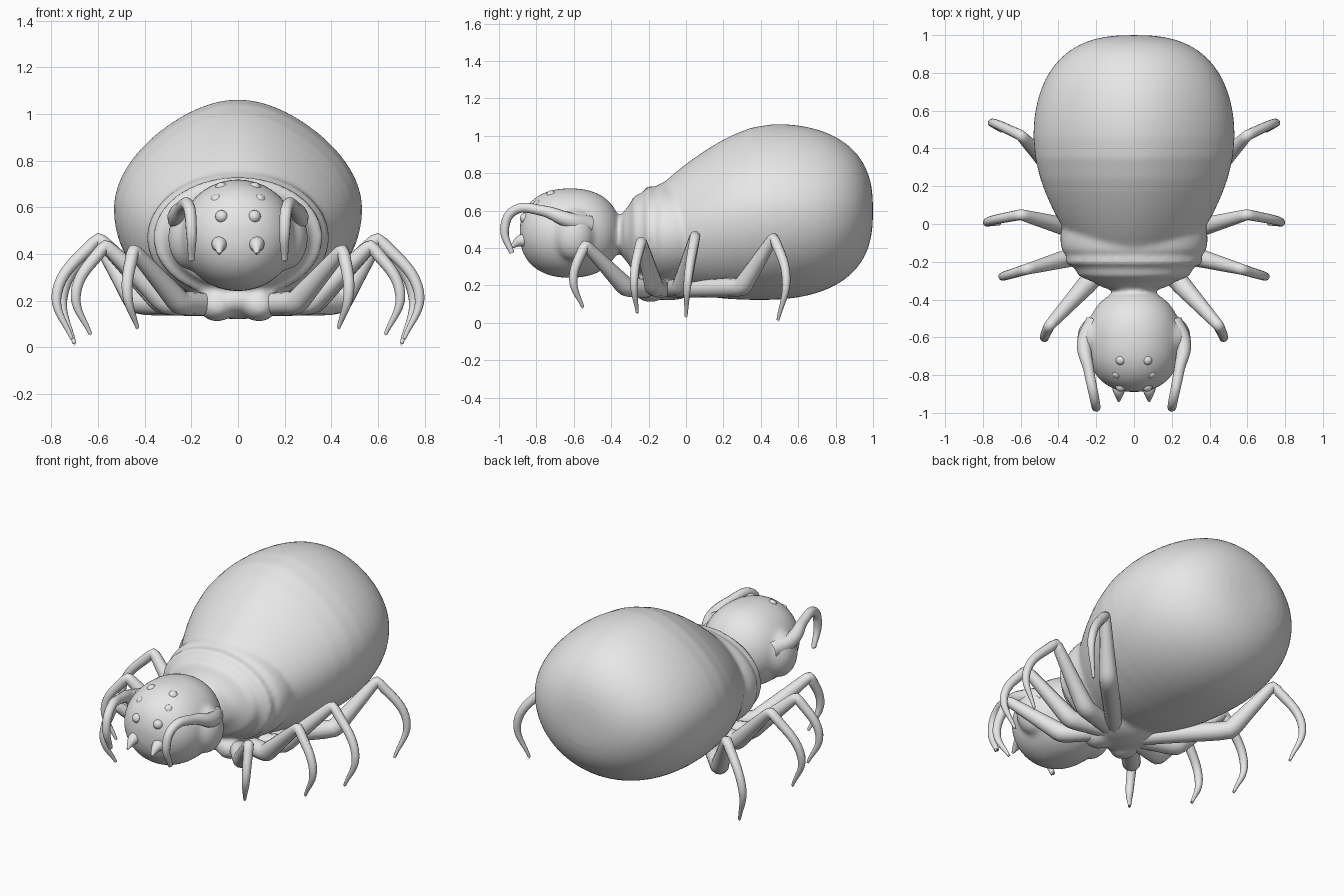
import bpy, bmesh, math
from mathutils import Vector, Matrix

cube = bpy.data.objects.get("Cube")
if cube:
    bpy.data.objects.remove(cube, do_unlink=True)

grey = bpy.data.materials.new("grey")
grey.use_nodes = True
colour = (0.8, 0.8, 0.8, 1)
grey.diffuse_color = colour
grey.node_tree.nodes["Principled BSDF"].inputs["Base Color"].default_value = colour


def finish(ob):
    ob.data.materials.append(grey)
    for face in ob.data.polygons:
        face.use_smooth = True
    return ob


def select(obs):
    bpy.ops.object.select_all(action="DESELECT")
    for ob in obs:
        ob.select_set(True)
    bpy.context.view_layer.objects.active = obs[0]


def blob(name, centre, size, blunt=2.0, shape=None, detail=20):
    """Ellipsoid with its poles along y; blunt squares the ends, shape bends it."""
    bm = bmesh.new()
    bmesh.ops.create_uvsphere(bm, u_segments=detail * 2, v_segments=detail, radius=1,
                              matrix=Matrix.Rotation(math.pi / 2, 4, "X"))
    for vert in bm.verts:
        x, y, z = vert.co
        swell = max(math.hypot(x, z), 1e-6) ** (2 / blunt - 1)
        y = math.copysign(abs(y) ** (2 / blunt), y)
        co = Vector((x * swell, y, z * swell))
        if shape:
            co = shape(co)
        vert.co = [c + s * p for c, s, p in zip(centre, size, co)]
    mesh = bpy.data.meshes.new(name)
    bm.to_mesh(mesh)
    bm.free()
    ob = bpy.data.objects.new(name, mesh)
    bpy.context.collection.objects.link(ob)
    return finish(ob)


def tube(name, points, radii, side, corners=()):
    """Tapered limb, mirrored by side, bending sharply at the corners."""
    curve = bpy.data.curves.new(name, "CURVE")
    curve.dimensions = "3D"
    curve.bevel_depth = 1
    curve.resolution_u = 10
    curve.use_fill_caps = True
    spline = curve.splines.new("BEZIER")
    spline.bezier_points.add(len(points) - 1)
    for i, knot in enumerate(spline.bezier_points):
        x, y, z = points[i]
        knot.co = (side * x, y, z)
        knot.radius = radii[i]
        knot.handle_left_type = knot.handle_right_type = "VECTOR" if i in corners else "AUTO"
    ob = bpy.data.objects.new(name, curve)
    bpy.context.collection.objects.link(ob)
    select([ob])
    bpy.ops.object.convert(target="MESH")
    ob = finish(bpy.context.view_layer.objects.active)
    relax = ob.modifiers.new("relax", "SMOOTH")
    relax.iterations = 3


def egg(p):
    """Narrow and lower the front end, and pinch the back into a low crest."""
    front = (math.hypot(p.y, 0.2) - p.y) / 2
    taper = 1 - 0.4 * front
    crest = 1 - 0.22 * max(0, p.z) ** 2
    return Vector((p.x * taper * crest, p.y, p.z * taper - 0.35 * front))


def ridged(p):
    """Fold rings into the front of the thorax."""
    fold = 1 + 0.05 * math.sin(p.y * 25) * (p.y < -0.3)
    return Vector((p.x * fold, p.y, p.z * fold))


# Body masses, fused into one soft skin
body = [
    blob("body", (0, 0.35, 0.6), (0.545, 0.65, 0.48), 2.6, egg, 32),
    blob("thorax", (0, -0.08, 0.47), (0.39, 0.28, 0.28), 2, ridged, 40),
    blob("neck", (0, -0.36, 0.46), (0.12, 0.15, 0.09)),
    blob("head", (0, -0.62, 0.48), (0.25, 0.27, 0.24), 2.3),
    blob("sternum", (0, -0.1, 0.2), (0.2, 0.17, 0.08)),
]
for side in (1, -1):
    body.append(blob("cheek", (side * 0.2, -0.6, 0.47), (0.1, 0.11, 0.14)))
    body.append(blob("hip", (side * 0.09, -0.19, 0.18), (0.08, 0.09, 0.07)))
select(body)
bpy.ops.object.join()
skin = bpy.context.view_layer.objects.active
fuse = skin.modifiers.new("fuse", "REMESH")
fuse.mode = "VOXEL"
fuse.voxel_size = 0.015
fuse.use_smooth_shade = True
soften = skin.modifiers.new("soften", "SMOOTH")
soften.iterations = 6

# Each leg: knee, foot, and how far the thigh runs low before rising
legs = {
    "front_leg": ((0.45, -0.54, 0.42), (0.43, -0.55, 0.08), 0.5),
    "second_leg": ((0.57, -0.24, 0.44), (0.63, -0.26, 0.05), 0.5),
    "third_leg": ((0.6, 0.05, 0.47), (0.71, 0, 0.03), 0.5),
    "rear_leg": ((0.6, 0.47, 0.46), (0.7, 0.49, 0.01), 0.7),
}
hip = Vector((0.05, -0.1, 0.18))


def leg_path(knee, foot, low):
    knee, foot = Vector(knee), Vector(foot)
    thigh = hip.lerp(knee, low)
    thigh.z = 0.19
    shin = foot + (foot - hip).normalized() * 0.07
    shin.z = 0.23
    return hip, thigh, thigh.lerp(knee, 0.6), knee, shin, foot


leg_radii = (0.05, 0.055, 0.04, 0.03, 0.024, 0.008)
palp = ((0.2, -0.52, 0.52), (0.26, -0.63, 0.55), (0.24, -0.77, 0.6),
        (0.21, -0.92, 0.6), (0.2, -0.97, 0.5), (0.2, -0.93, 0.37))
palp_radii = (0.06, 0.045, 0.03, 0.027, 0.025, 0.014)
fang = ((0.08, -0.8, 0.44), (0.08, -0.88, 0.44), (0.08, -0.94, 0.4))
eyes = {"upper_eye": (0.07, -0.72, 0.68), "middle_eye": (0.09, -0.79, 0.63),
        "lower_eye": (0.07, -0.86, 0.56)}

# Paired parts
for side, label in ((1, "left_"), (-1, "right_")):
    for name, leg in legs.items():
        tube(label + name, leg_path(*leg), leg_radii, side, (1, 3))
    tube(label + "palp", palp, palp_radii, side)
    tube(label + "fang", fang, (0.04, 0.035, 0.006), side)
    for name, (x, y, z) in eyes.items():
        blob(label + name, (side * x, y, z), [0.028] * 3, detail=8)
